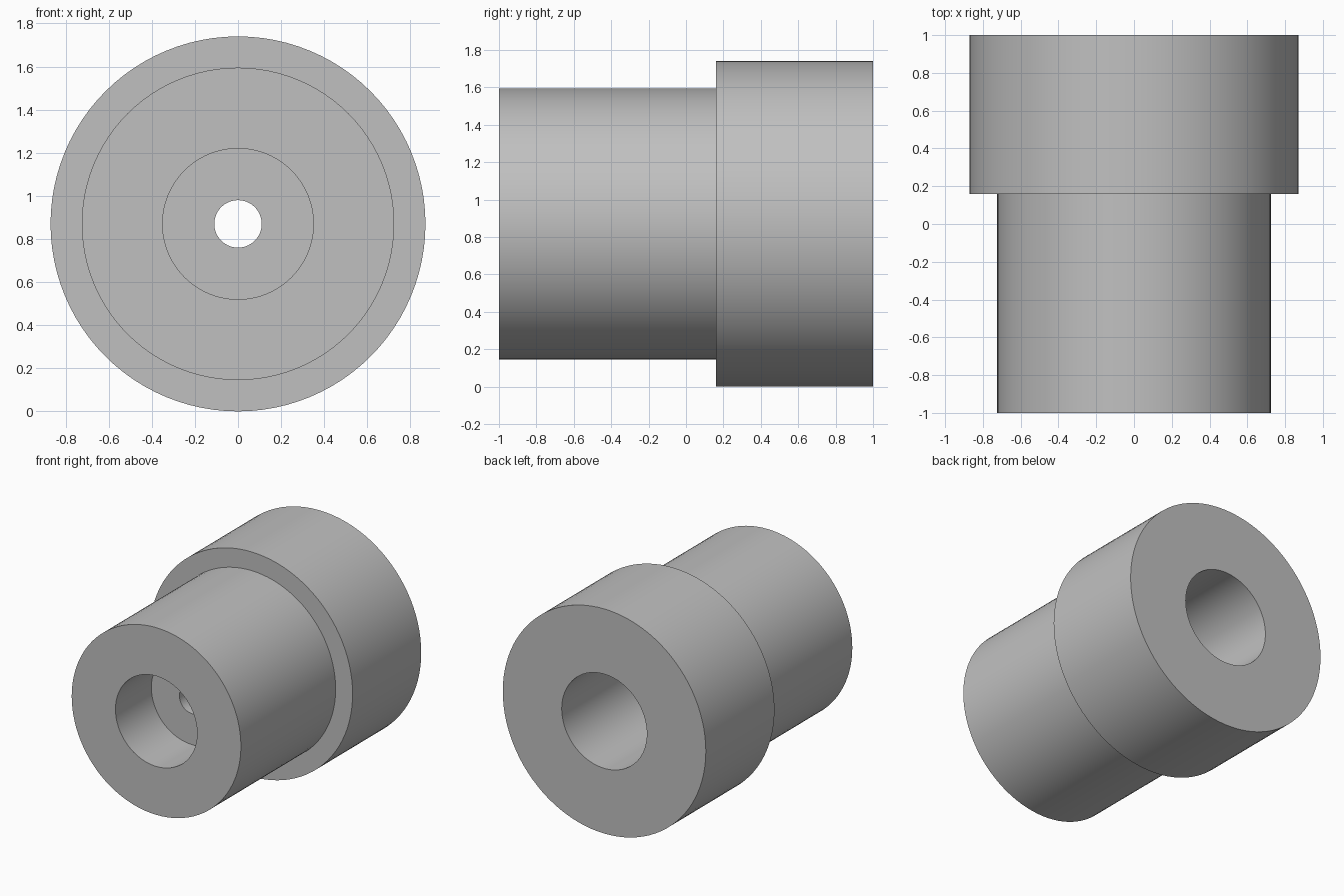
import bpy, bmesh, math
from mathutils import Vector

cube = bpy.data.objects.get("Cube")
if cube:
    bpy.data.objects.remove(cube, do_unlink=True)

# Plain grey material
grey = bpy.data.materials.new("plain_grey")
grey.use_nodes = True
colour = (0.53, 0.53, 0.53, 1)
grey.diffuse_color = colour
grey.node_tree.nodes["Principled BSDF"].inputs["Base Color"].default_value = colour

# Main dimensions
SEGMENTS = 96
AXIS_Z = 0.87
FRONT, STEP, BACK = -1.0, 0.16, 1.0
BODY_R, COLLAR_R = 0.725, 0.87
FRONT_BORE_R, HOLE_R, REAR_BORE_R = 0.35, 0.11, 0.365
FRONT_FLOOR, REAR_FLOOR = -0.56, -0.28

# Closed half section (radius, y): outside from front to back, then the bores
section = [
    (FRONT_BORE_R, FRONT), (BODY_R, FRONT), (BODY_R, STEP),
    (COLLAR_R, STEP), (COLLAR_R, BACK), (REAR_BORE_R, BACK),
    (REAR_BORE_R, REAR_FLOOR), (HOLE_R, REAR_FLOOR),
    (HOLE_R, FRONT_FLOOR), (FRONT_BORE_R, FRONT_FLOOR),
]


def lathe(name, points):
    """Turn a closed half section around the y axis."""
    bm = bmesh.new()
    verts = [bm.verts.new((r, y, 0)) for r, y in points]
    edges = [bm.edges.new((a, b)) for a, b in zip(verts, verts[1:] + verts[:1])]
    bmesh.ops.spin(bm, geom=verts + edges, cent=Vector(), axis=(0, 1, 0),
                   angle=math.tau, steps=SEGMENTS)
    bmesh.ops.remove_doubles(bm, verts=bm.verts, dist=0.0005)
    bmesh.ops.recalc_face_normals(bm, faces=bm.faces)
    mesh = bpy.data.meshes.new(name)
    bm.to_mesh(mesh)
    bm.free()
    obj = bpy.data.objects.new(name, mesh)
    bpy.context.collection.objects.link(obj)
    return obj


# Stepped bushing with counterbores at both ends
bushing = lathe("stepped_bushing", section)
bushing.location.z = AXIS_Z
bushing.data.materials.append(grey)
bpy.ops.object.select_all(action="DESELECT")
bushing.select_set(True)
bpy.context.view_layer.objects.active = bushing
bpy.ops.object.shade_smooth_by_angle(angle=math.radians(30))
